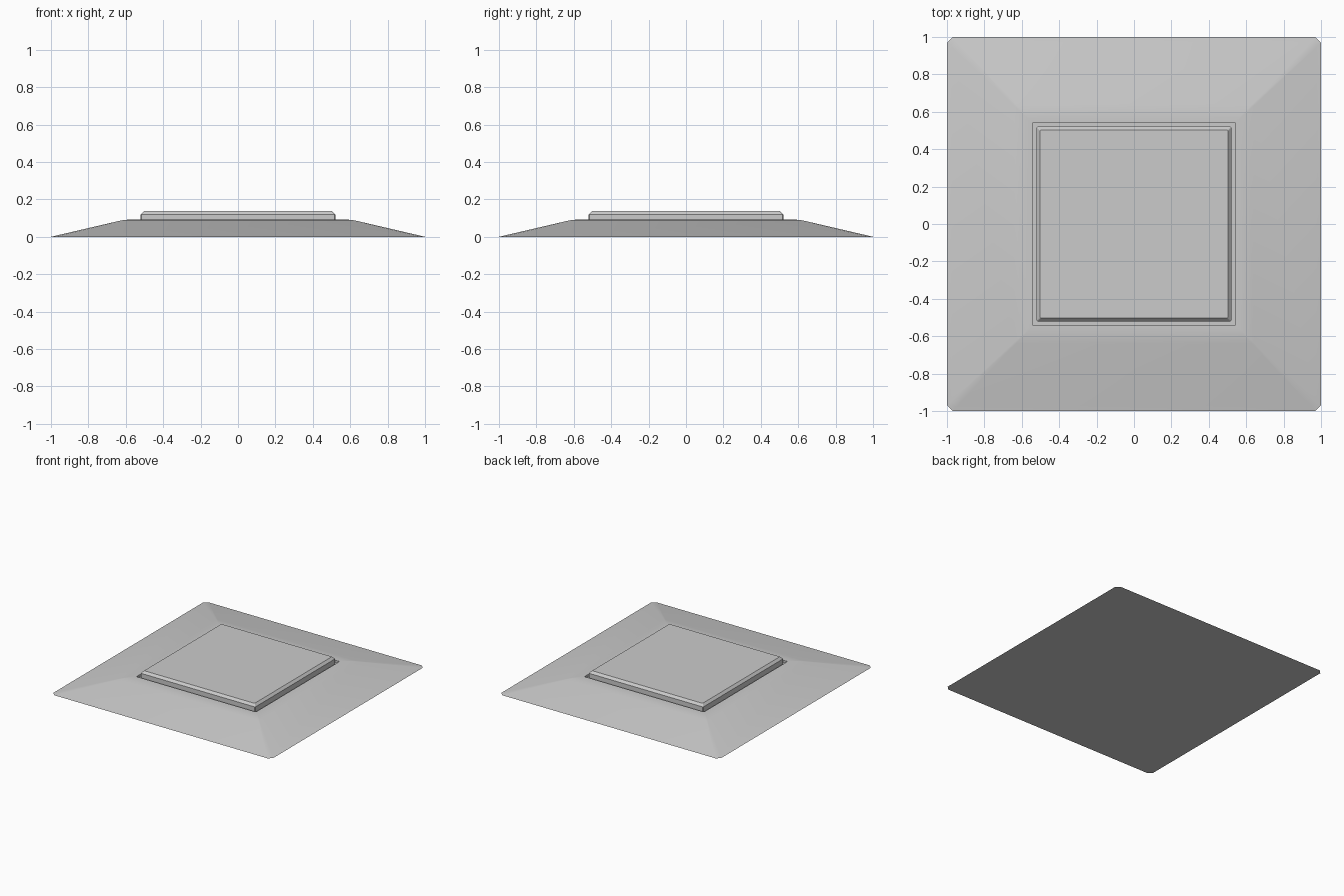
import bpy, bmesh, math

if "Cube" in bpy.data.objects:
    bpy.data.objects.remove(bpy.data.objects["Cube"])


def lofted_square(name, rings, angle):
    """Skin a stack of corner-cut squares (half width, corner cut, z), capped at both ends."""
    bm = bmesh.new()
    loops = []
    for h, c, z in rings:
        pts = [(h, -h + c), (h, h - c), (h - c, h), (-h + c, h),
               (-h, h - c), (-h, -h + c), (-h + c, -h), (h - c, -h)]
        loops.append([bm.verts.new((x, y, z)) for x, y in pts])
    for a, b in zip(loops, loops[1:]):
        for i in range(8):
            j = (i + 1) % 8
            bm.faces.new((a[i], a[j], b[j], b[i]))
    bm.faces.new(loops[0][::-1])
    bm.faces.new(loops[-1])
    bmesh.ops.recalc_face_normals(bm, faces=bm.faces)
    mesh = bpy.data.meshes.new(name)
    bm.to_mesh(mesh)
    bm.free()
    obj = bpy.data.objects.new(name, mesh)
    bpy.context.collection.objects.link(obj)
    bpy.ops.object.select_all(action='DESELECT')
    obj.select_set(True)
    bpy.context.view_layer.objects.active = obj
    bpy.ops.object.shade_smooth_by_angle(angle=math.radians(angle))
    return obj


# Sloping base with a thin rim, rounded shoulder and a recess around the raised panel
lofted_square("base_plate", [
    (1.0, 0.03, 0.0), (0.975, 0.028, 0.006), (0.64, 0.008, 0.084),
    (0.61, 0.007, 0.09), (0.57, 0.006, 0.093), (0.543, 0.005, 0.093),
    (0.543, 0.005, 0.075)], 30)

# Raised centre panel with a bevelled top edge
lofted_square("raised_panel", [
    (0.52, 0.004, 0.075), (0.52, 0.004, 0.118), (0.502, 0.004, 0.137)], 30)
